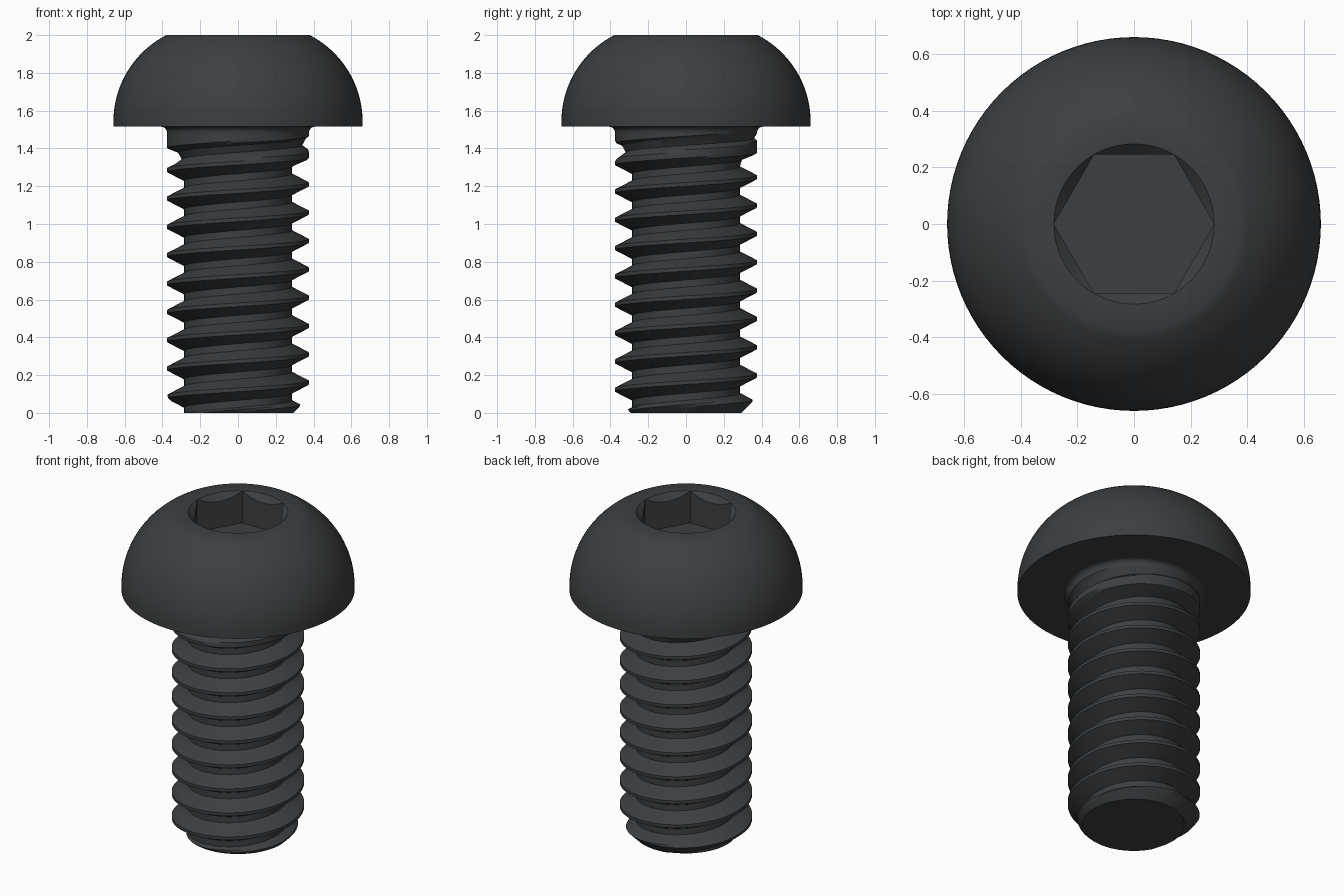
import bpy, bmesh
from math import pi, cos, sin, atan2

if "Cube" in bpy.data.objects:
    bpy.data.objects.remove(bpy.data.objects["Cube"])

N = 96                                   # segments around the axis
PITCH, CREST, ROOT = 0.15, 0.375, 0.285  # thread
NECK = 1.48                              # top of threaded length
HEAD_Z, TOP_Z = 1.515, 2.0

mat = bpy.data.materials.new("dark_steel")
mat.diffuse_color = (0.045, 0.05, 0.054, 1)
mat.use_nodes = True
mat.node_tree.nodes["Principled BSDF"].inputs["Base Color"].default_value = mat.diffuse_color


def skin(name, rows, close_start=False, close_end=False):
    """Skin rows of N+1 points around the axis; seams and repeats are welded."""
    bm = bmesh.new()
    grid = [[bm.verts.new(p) for p in row] for row in rows]
    for a, b in zip(grid, grid[1:]):
        for j in range(N):
            bm.faces.new((a[j], a[j + 1], b[j + 1], b[j]))
    if close_start:
        bm.faces.new(grid[0][:N][::-1])
    if close_end:
        bm.faces.new(grid[-1][:N])
    bmesh.ops.remove_doubles(bm, verts=bm.verts, dist=1e-5)
    bmesh.ops.dissolve_degenerate(bm, edges=bm.edges, dist=1e-5)
    bmesh.ops.recalc_face_normals(bm, faces=bm.faces)
    me = bpy.data.meshes.new(name)
    bm.to_mesh(me)
    bm.free()
    me.materials.append(mat)
    ob = bpy.data.objects.new(name, me)
    bpy.context.collection.objects.link(ob)
    bpy.context.view_layer.objects.active = ob
    ob.select_set(True)
    bpy.ops.object.shade_smooth_by_angle(angle=pi / 6)
    ob.select_set(False)
    return ob


def polar(r, t, z):
    a = 2 * pi * t
    return (r * cos(a), r * sin(a), z)


def ring(r, z):
    return [polar(r, j / N, z) for j in range(N + 1)]


# Threaded shaft: rows follow the helix, clamped at both ends
c, f = 0.065, 0.375                      # crest half width, flank end (in pitches)


def thread_radius(t, z):
    u = ((z - 0.16) / PITCH - t) % 1.0
    d = min(u, 1 - u)
    k = min(max((d - c) / (f - c), 0), 1)
    r = CREST - (CREST - ROOT) * k
    r += max(0, z - 1.32) * 0.5625       # groove runs out below the head
    return min(r, CREST, 0.293 + z)      # chamfered tip


steps = [-c, c] + [c + (f - c) * i / 4 for i in range(1, 5)] \
    + [1 - f - (f - c) * (i / 4 - 0) + (f - c) * i / 2 for i in range(4)]
rows = []
for turn in range(-3, 11):
    for s in steps:
        row = []
        for j in range(N + 1):
            t = j / N
            z = min(max(0.16 + PITCH * (turn + s + t), 0), NECK)
            row.append(polar(thread_radius(t % 1, z), t, z))
        rows.append(row)
# Fillet under the head
rows += [ring(CREST + 0.03 * (1 - cos(a)), NECK + 0.035 * sin(a))
         for a in [pi / 2 * i / 6 for i in range(7)]]
skin("threaded_shaft", rows, close_start=True)

# Button head with hex socket
R, H = 0.66, 1.54
d, h = R - 0.38, TOP_Z - H
rad = (d * d + h * h) / (2 * d)
end = atan2(h, rad - d)
rows = [ring(0.36, HEAD_Z), ring(R, HEAD_Z)]
rows += [ring(R - rad + rad * cos(end * i / 20), H + rad * sin(end * i / 20))
         for i in range(21)]
APO = 0.245
mouth = APO / cos(pi / 6)
rows.append(ring(mouth, TOP_Z))
hexr = [APO / cos((2 * pi * (j % (N // 6)) / N) - pi / 6) for j in range(N + 1)]
rows.append([polar(r, j / N, TOP_Z - (mouth - r)) for j, r in enumerate(hexr)])
rows.append([polar(r, j / N, 1.80) for j, r in enumerate(hexr)])
skin("button_head", rows, close_end=True)
